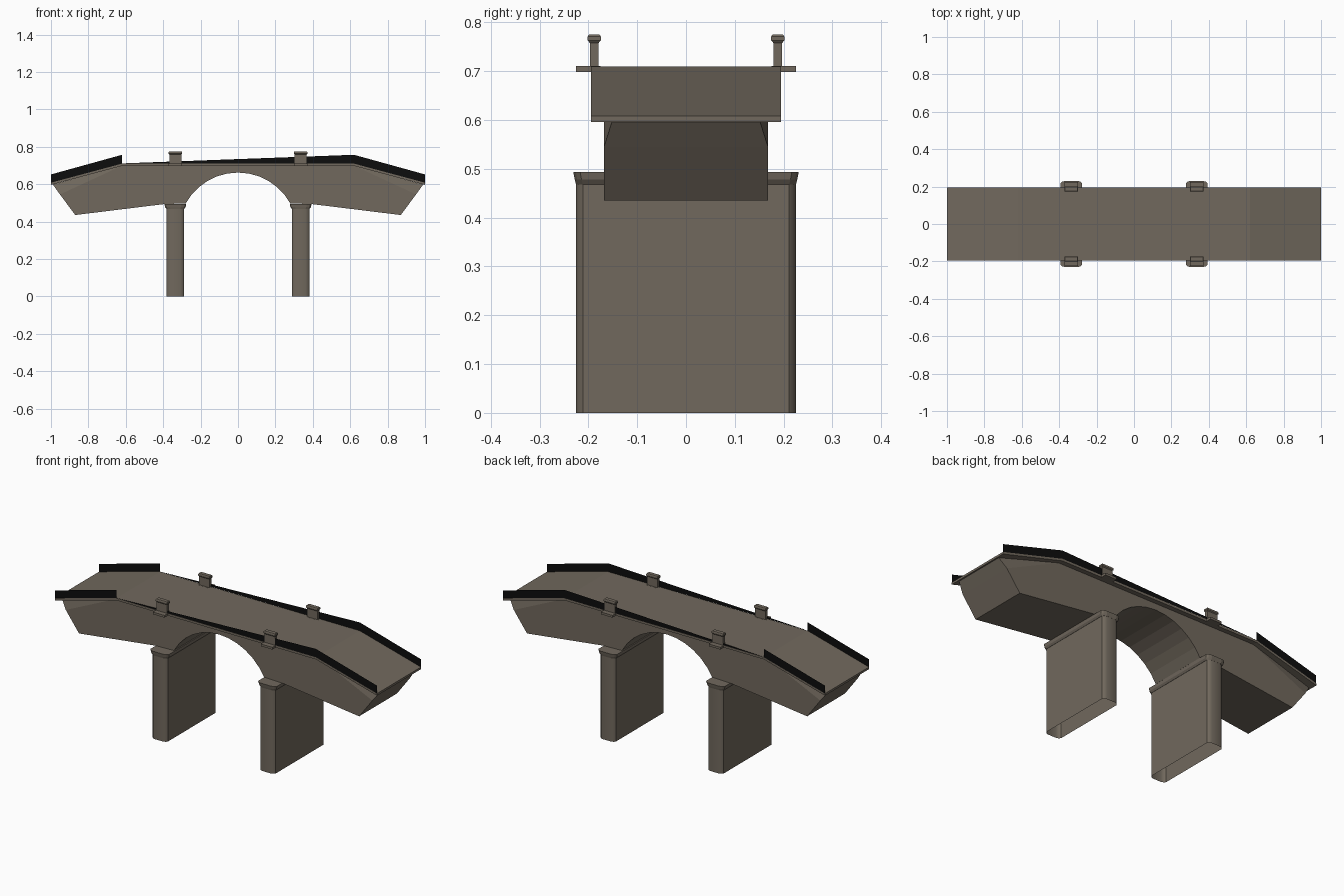
import bpy, bmesh, math

if "Cube" in bpy.data.objects:
    bpy.data.objects.remove(bpy.data.objects["Cube"])

def material(name, col):
    m = bpy.data.materials.new(name)
    m.diffuse_color = (*col, 1)
    m.use_nodes = True
    m.node_tree.nodes["Principled BSDF"].inputs["Base Color"].default_value = m.diffuse_color
    return m

STONE = material("grey_brown_stone", (0.165, 0.140, 0.110))
BLACK = material("black_railing", (0.004, 0.004, 0.004))

def finish(name, bm, mat, smooth=False, normals=True):
    if normals:
        bmesh.ops.recalc_face_normals(bm, faces=bm.faces)
    me = bpy.data.meshes.new(name)
    bm.to_mesh(me)
    bm.free()
    me.materials.append(mat)
    ob = bpy.data.objects.new(name, me)
    bpy.context.collection.objects.link(ob)
    if smooth:
        bpy.ops.object.select_all(action='DESELECT')
        ob.select_set(True)
        bpy.context.view_layer.objects.active = ob
        bpy.ops.object.shade_smooth_by_angle(angle=math.radians(35))
    return ob

def extrude_y(profile, half):
    """Solid from an x,z outline, centred on y = 0."""
    bm = bmesh.new()
    f = bm.faces.new([bm.verts.new((x, -half, z)) for x, z in profile])
    r = bmesh.ops.extrude_face_region(bm, geom=[f])
    for v in r['geom']:
        if isinstance(v, bmesh.types.BMVert):
            v.co.y = half
    return bm

def loft(rings, cap_bottom=True):
    """Skin a stack of equal-length point rings."""
    bm = bmesh.new()
    vs = [[bm.verts.new(p) for p in r] for r in rings]
    n = len(vs[0])
    for a, b in zip(vs, vs[1:]):
        for i in range(n):
            bm.faces.new((a[i], a[(i + 1) % n], b[(i + 1) % n], b[i]))
    bm.faces.new(vs[-1])
    if cap_bottom:
        bm.faces.new(vs[0][::-1])
    return bm

# Road deck slab, flat in the middle and sloping at both ends
top = [(-1, .608), (-.62, .71), (.62, .71), (1, .608)]
slab = top + [(x, z - .012) for x, z in reversed(top)]
finish("deck_slab", extrude_y(slab, .195), STONE)

# Bridge body with the arch cut into its outline
R, CZ = .32, .342
a0 = math.asin(.28 / R)
arch = [(R * math.sin(-a0 + 2 * a0 * i / 12), CZ + R * math.cos(-a0 + 2 * a0 * i / 12))
        for i in range(13)]
body = ([(-.99, .598), (-.952, .545), (-.87, .435), (-.39, .494)] + arch +
        [(.39, .494), (.87, .435), (.952, .545), (.99, .598), (.62, .699), (-.62, .699)])
bm = extrude_y(body, .168)
bmesh.ops.triangulate(bm, faces=[f for f in bm.faces if len(f.verts) > 4])
for v in bm.verts:                      # pinched upper end corners
    if abs(v.co.x) > .98:
        v.co.y *= .9
finish("bridge_body", bm, STONE)

# Piers with rounded noses and flared caps
def pier_ring(cx, hx, hy, z):
    q = [(hx, hy - .014), (hx * .85, hy - .005), (hx * .55, hy)]
    pts = q + [(-x, y) for x, y in reversed(q)]
    pts += [(-x, -y) for x, y in pts]
    return [(cx + x, y, z) for x, y in pts]

# Parapet posts: tapered cap on a shaft, on a ledge outside the deck
def box_ring(cx, cy, hx, hy, z):
    return [(cx + sx * hx, cy + sy * hy, z)
            for sx, sy in ((-1, -1), (1, -1), (1, 1), (-1, 1))]

for side, cx in (("left", -.335), ("right", .335)):
    finish("pier_" + side, loft([pier_ring(cx, .047, .225, 0),
                                 pier_ring(cx, .047, .225, .48)], False), STONE, True)
    finish("pier_cap_" + side, loft([pier_ring(cx, .048, .2255, .468),
                                     pier_ring(cx, .055, .228, .478),
                                     pier_ring(cx, .058, .231, .494)]), STONE)
    for face, s in (("front", -1), ("back", 1)):
        cy = s * .188
        tag = side + "_" + face
        finish("post_ledge_" + tag, loft([box_ring(cx, s * .2, .036, .025, .698),
                                          box_ring(cx, s * .2, .036, .025, .7105)]), STONE)
        finish("post_" + tag, loft([box_ring(cx, cy, hx, hy, z) for hx, hy, z in (
            (.032, .009, .705), (.032, .009, .758), (.036, .0135, .763),
            (.036, .0135, .771), (.033, .011, .775))]), STONE)

# Thin black railings; the middle panel is a long wedge
for face, y in (("front", -.1945), ("back", .1945)):
    bm = bmesh.new()
    for panel in ([(-1, .608), (-.62, .71), (-.62, .757), (-1, .652)],
                  [(-.62, .711), (.62, .71), (.62, .757)],
                  [(.62, .71), (1, .608), (1, .652), (.62, .757)]):
        bm.faces.new([bm.verts.new((x, y, z)) for x, z in panel])
    finish("railing_" + face, bm, BLACK, normals=False)
